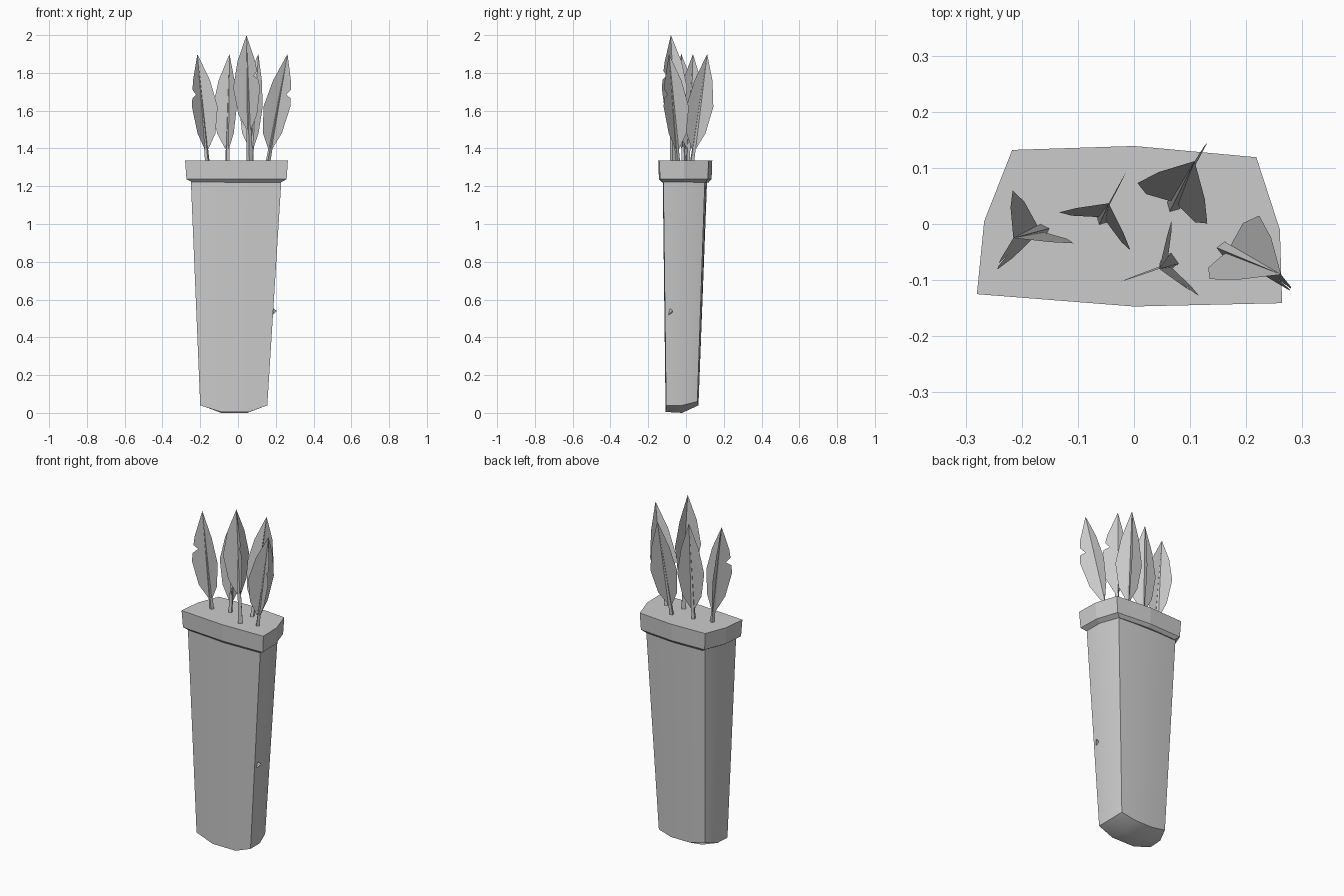
import bpy
from math import sin, cos, radians
from mathutils import Vector

if "Cube" in bpy.data.objects:
    bpy.data.objects.remove(bpy.data.objects["Cube"])


def make(name, verts, faces, smooth=False):
    me = bpy.data.meshes.new(name)
    me.from_pydata([tuple(v) for v in verts], [], faces)
    me.update()
    ob = bpy.data.objects.new(name, me)
    bpy.context.collection.objects.link(ob)
    if smooth:
        bpy.ops.object.select_all(action='DESELECT')
        bpy.context.view_layer.objects.active = ob
        ob.select_set(True)
        bpy.ops.object.shade_smooth_by_angle(angle=radians(30))
    return ob


def loft_faces(rings, n):
    return [(r * n + i, r * n + (i + 1) % n, (r + 1) * n + (i + 1) % n, (r + 1) * n + i)
            for r in range(rings - 1) for i in range(n)]


# Quiver body: tapered, with a blunt keel-shaped bottom
lower = [(-.20, -.10, .04), (-.09, -.107, .005), (.06, -.108, .005), (.155, -.105, .04), (.155, -.02, .04),
         (.135, .06, .06), (.05, .066, .04), (-.07, .066, .04), (-.165, .06, .06), (-.195, -.015, .04)]
upper = [(-.25, -.11), (-.09, -.122), (.07, -.123), (.23, -.12), (.228, -.01),
         (.19, .10), (.07, .108), (-.08, .112), (-.20, .107), (-.243, 0)]
verts = lower + [(x, y, 1.24) for x, y in upper] + [(-.09, -.02, 0), (.05, -.02, 0)]
bottom = [(1, 20, 21, 2), (0, 9, 20, 1), (2, 21, 4, 3), (4, 21, 6, 5), (6, 21, 20, 7), (7, 20, 9, 8)]
bottom = [tuple(reversed(f)) if i in (1, 4) else f for i, f in enumerate(bottom)]
bottom[1] = (0, 1, 20, 9)[::-1]
bottom[4] = (6, 21, 20, 7)
make("quiver_body", verts, loft_faces(2, 10) + bottom, True)

# Rim band with a chamfered underside
rim = [(-.28, -.125), (0, -.147), (.264, -.141), (.26, -.01),
       (.218, .119), (0, .139), (-.217, .132), (-.267, .005)]
rings = [(.86, 1.22), (.975, 1.237), (1, 1.335)]
verts = [(x * s, y * s, z) for s, z in rings for x, y in rim]
make("quiver_rim", verts, loft_faces(3, 8) + [tuple(range(16, 24)), tuple(range(7, -1, -1))])

# Small thorn on the right side
make("side_thorn", [(.178, -.10, .51), (.205, -.072, .54), (.178, -.09, .56), (.178, -.07, .53)],
     [(0, 1, 2), (2, 1, 3), (0, 3, 1), (0, 2, 3)])


# Arrow: tapering shaft with three feather vanes, some torn
OUTLINE = [(.14, .055), (.28, .083), (.42, .058), (.50, .014)]
TORN = [(.14, .055), (.19, .066), (.215, .042), (.235, .074), (.28, .083), (.42, .058), (.50, .014)]


def arrow(i, base, tip, start, radius, torn=None):
    base, tip = Vector(base), Vector(tip)
    low = base + (base - tip) * .12
    verts = [low + Vector((cos(a), sin(a), 0)) * radius
             for a in [radians(start + 90 * k) for k in range(4)]] + [tip]
    make(f"arrow_shaft_{i}", verts, [(k, (k + 1) % 4, 4) for k in range(4)] + [(3, 2, 1, 0)])
    for k in range(3):
        a = radians(start + 120 * k)
        d = Vector((cos(a), sin(a), 0))
        at = lambda s: tip + (base - tip) * (s / (tip.z - base.z))
        pts = [tip] + [at(s) + d * w for s, w in (TORN if k == torn else OUTLINE)] + [at(.5)]
        make(f"feather_{i}_{k + 1}", pts, [tuple(range(len(pts)))])


arrows = [((-.163, -.012, 1.335), (-.215, -.025, 1.9), 109, .014, 1),
          ((-.056, .010, 1.335), (-.045, .037, 1.9), 62, .014, None),
          ((.063, -.068, 1.335), (.045, -.08, 2.0), 80, .019, 2),
          ((.070, .033, 1.335), (.108, .112, 1.9), 60, .014, None),
          ((.160, -.044, 1.335), (.262, -.09, 1.9), 82, .014, 2)]
for i, spec in enumerate(arrows, 1):
    arrow(i, *spec)
